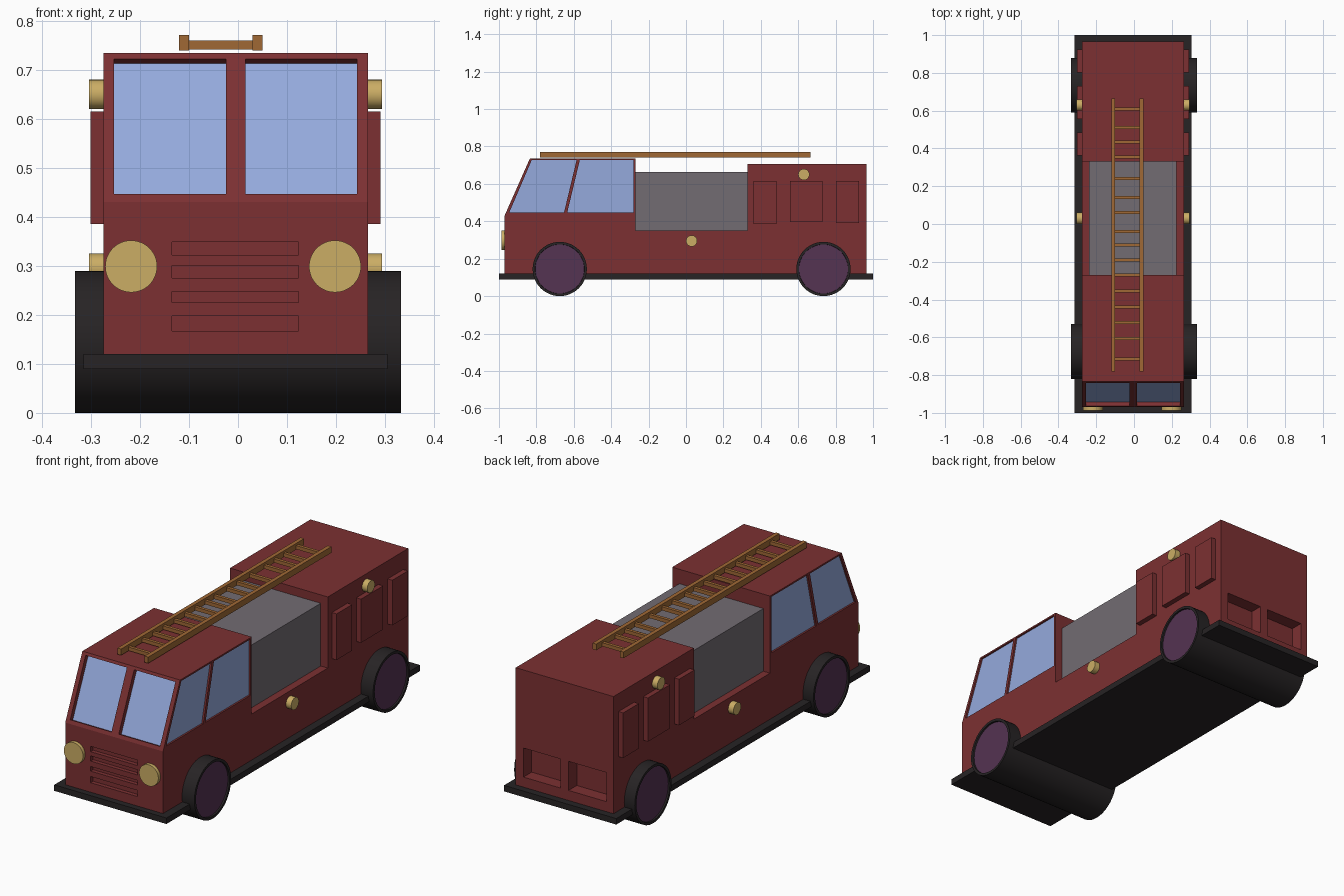
import bpy, bmesh
from mathutils import Vector, Matrix
from math import pi

if "Cube" in bpy.data.objects:
    bpy.data.objects.remove(bpy.data.objects["Cube"])


def material(name, r, g, b):
    m = bpy.data.materials.new(name)
    m.diffuse_color = (r, g, b, 1)
    m.use_nodes = True
    m.node_tree.nodes["Principled BSDF"].inputs["Base Color"].default_value = m.diffuse_color
    return m


RED = material("red", 0.2, 0.03, 0.032)
BLACK = material("black", 0.02, 0.017, 0.018)
PURPLE = material("purple", 0.09, 0.033, 0.085)
GLASS = material("glass", 0.3, 0.4, 0.72)
BRASS = material("brass", 0.6, 0.42, 0.13)
GREY = material("grey", 0.17, 0.15, 0.17)
WOOD = material("wood", 0.35, 0.14, 0.035)


def finish(bm, name, mats):
    bmesh.ops.recalc_face_normals(bm, faces=bm.faces)
    me = bpy.data.meshes.new(name)
    bm.to_mesh(me)
    bm.free()
    for m in mats:
        me.materials.append(m)
    ob = bpy.data.objects.new(name, me)
    bpy.context.collection.objects.link(ob)
    return ob


def prism(name, points, sweep, mat):
    """Flat outline swept along a vector."""
    bm = bmesh.new()
    sweep = Vector(sweep)
    a = [bm.verts.new(p) for p in points]
    b = [bm.verts.new(Vector(p) + sweep) for p in points]
    bm.faces.new(a)
    bm.faces.new(b)
    for i in range(len(a)):
        j = (i + 1) % len(a)
        bm.faces.new((a[i], a[j], b[j], b[i]))
    return finish(bm, name, [mat])


def box(name, x0, x1, y0, y1, z0, z1, mat):
    return prism(name, [(x0, y0, z0), (x1, y0, z0), (x1, y1, z0), (x0, y1, z0)],
                 (0, 0, z1 - z0), mat)


def cylinder(name, radius, length, centre, rot, mats, rim=0.0):
    """Smooth cylinder; with a rim its end faces are inset in a second colour."""
    bm = bmesh.new()
    bmesh.ops.create_cone(bm, cap_ends=True, segments=48, radius1=radius,
                          radius2=radius, depth=length)
    if rim:
        caps = [f for f in bm.faces if len(f.verts) > 4]
        for f in caps:
            bmesh.ops.inset_individual(bm, faces=[f], thickness=rim)
            bmesh.ops.inset_individual(bm, faces=[f], thickness=0.001, depth=-0.008)
            f.material_index = 1
    for f in bm.faces:
        f.smooth = True
    for e in bm.edges:
        if len(e.link_faces) == 2 and e.calc_face_angle(0) > 0.5:
            e.smooth = False
    bmesh.ops.transform(bm, matrix=Matrix.Translation(centre) @ rot, verts=bm.verts)
    return finish(bm, name, mats)


ALONG_X = Matrix.Rotation(pi / 2, 4, 'Y')
ALONG_Y = Matrix.Rotation(pi / 2, 4, 'X')
XL, XR = -0.275, 0.265  # body sides

# Body: side profile with a slanted windscreen and a notch for the tank
profile = [(-.97, .12), (.965, .12), (.965, .705), (.33, .705), (.33, .35),
           (-.27, .35), (-.27, .735), (-.835, .735), (-.97, .43)]
body = prism("body", [(XL, y, z) for y, z in profile], (XR - XL, 0, 0), RED)


def recess(points, inward, depth, glass=None):
    """Cut a pocket into the body and optionally glaze its floor."""
    n = Vector(inward).normalized()
    pts = [Vector(p) for p in points]
    cutter = prism("cutter", [p - n * 0.02 for p in pts], n * (depth + 0.02), RED)
    cutter.hide_render = True
    mod = body.modifiers.new("cut", 'BOOLEAN')
    mod.operation = 'DIFFERENCE'
    mod.solver = 'EXACT'
    mod.object = cutter
    bpy.context.view_layer.objects.active = body
    bpy.ops.object.modifier_apply(modifier=mod.name)
    bpy.data.objects.remove(cutter)
    if glass:
        prism(glass, [p + n * (depth - 0.003) for p in pts], n * 0.003, GLASS)


def rect_xz(x0, x1, z0, z1, y):
    return [(x0, y, z0), (x1, y, z0), (x1, y, z1), (x0, y, z1)]


# Windscreen panes on the slanted front
def slope(z):
    return -.97 + (z - .43) * .135 / .305


for x0, x1 in ((-.253, -.025), (.015, .243)):
    recess([(x, slope(z), z) for x, z in
            ((x0, .447), (x1, .447), (x1, .722), (x0, .722))],
           (0, .305, -.135), 0.025, "windscreen")

# Side windows
side_windows = [[(-.945, .447), (-.652, .447), (-.585, .727), (-.825, .727)],
                [(-.635, .447), (-.28, .447), (-.28, .727), (-.568, .727)]]
for x, s in ((XL, 1), (XR, -1)):
    for w in side_windows:
        recess([(x, y, z) for y, z in w], (s, 0, 0), 0.012, "side_window")

# Grille slots and rear lockers
for z0, z1 in ((.167, .198), (.225, .248), (.275, .301), (.322, .349)):
    recess(rect_xz(-.135, .123, z0, z1, -.97), (0, 1, 0), 0.02)
for x0, x1 in ((-.237, -.027), (.017, .222)):
    recess(rect_xz(x0, x1, .17, .315, .965), (0, -1, 0), 0.065)

# Tank, chassis plate and wheels
box("water_tank", -.238, .226, -.27, .33, .35, .663, GREY)
box("chassis", -.315, .305, -1, 1, .09, .12, BLACK)
for name, y in (("front_wheels", -.675), ("rear_wheels", .735)):
    cylinder(name, .145, .666, (0, y, .145), ALONG_X, [BLACK, PURPLE], rim=.013)

# Side shutters and lamps
for x, s in ((XL, -1), (XR, 1)):
    for y0, y1, z0 in ((.362, .485, .385), (.555, .73, .397), (.802, .925, .39)):
        box("side_shutter", *sorted((x - s * .005, x + s * .026)), y0, y1, z0, .615, RED)
    for y, z in ((.63, .65), (.03, .295)):
        cylinder("side_lamp", .03, .038, (x + s * .01, y, z), ALONG_X, [BRASS])

# Headlamps
for x in (-.218, .198):
    cylinder("headlamp", .053, .03, (x, -.972, .299), ALONG_Y, [BRASS])

# Roof ladder
for x in (-.12, .03):
    box("ladder_rail", x, x + .02, -.78, .665, .74, .771, WOOD)
for y in (.61, .51, .435, .355, .24, .14, .06, -.04, -.11, -.19, -.27, -.355,
          -.44, -.522, -.605, -.715):
    box("ladder_rung", -.102, .032, y - .008, y + .008, .742, .76, WOOD)
